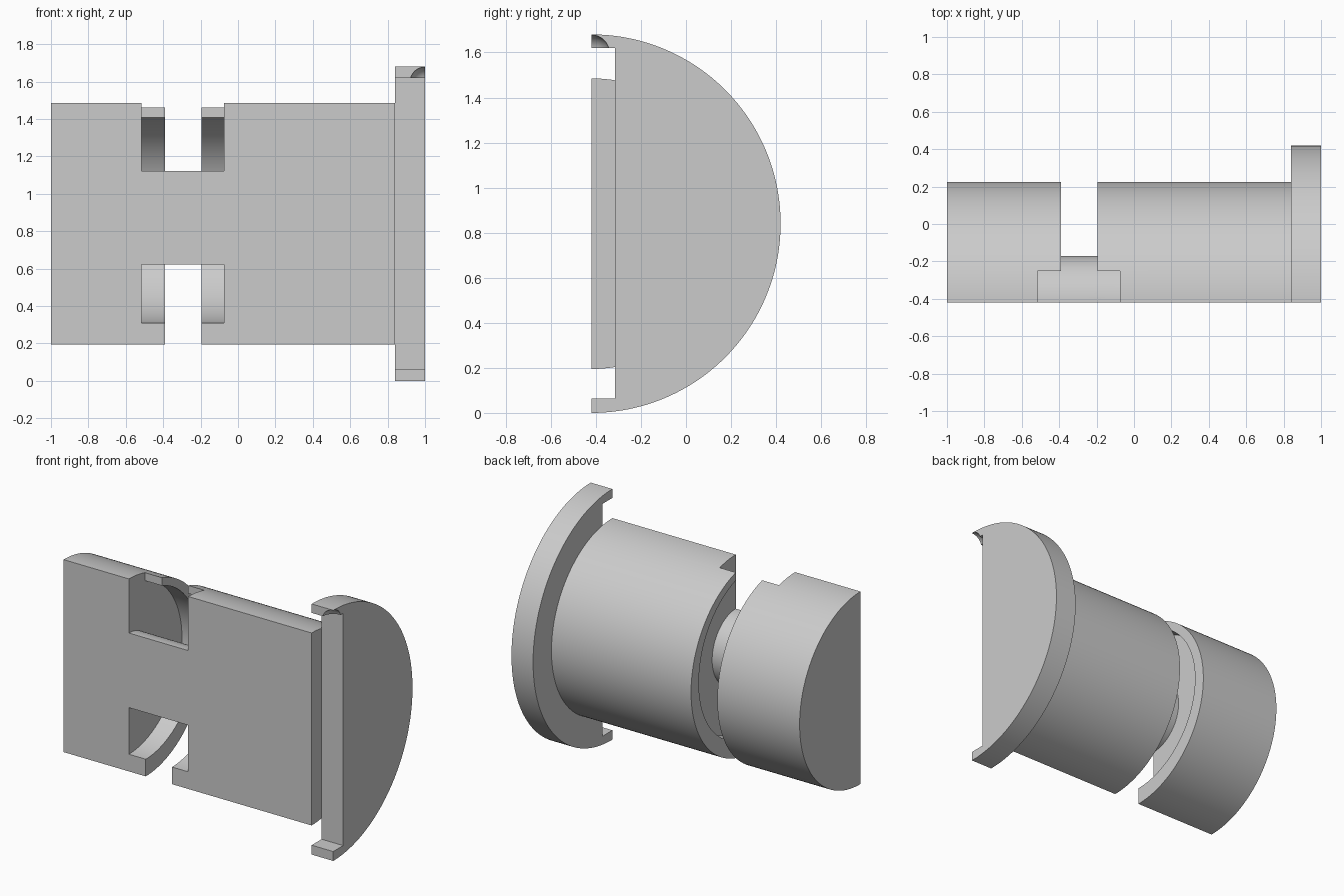
import bpy, bmesh, math
from mathutils import Matrix

if "Cube" in bpy.data.objects:
    bpy.data.objects.remove(bpy.data.objects["Cube"])

FRONT = -0.42      # flat front plane, holding the axis of the half cylinders
AXIS = 0.84        # height of the body axis
BORE = 0.8725      # height of the groove axis

grey = bpy.data.materials.new("plain grey")
grey.use_nodes = True
grey.diffuse_color = (0.6, 0.6, 0.6, 1)
grey.node_tree.nodes["Principled BSDF"].inputs["Base Color"].default_value = (0.6, 0.6, 0.6, 1)


def finish(name, bm):
    bmesh.ops.recalc_face_normals(bm, faces=bm.faces)
    mesh = bpy.data.meshes.new(name)
    bm.to_mesh(mesh)
    bm.free()
    mesh.materials.append(grey)
    obj = bpy.data.objects.new(name, mesh)
    bpy.context.collection.objects.link(obj)
    return obj


def prism(name, outline, x0, x1):
    """Extrude a (y, z) outline along x."""
    bm = bmesh.new()
    face = bm.faces.new([bm.verts.new((x0, y, z)) for y, z in outline])
    new = bmesh.ops.extrude_face_region(bm, geom=[face])["geom"]
    bmesh.ops.translate(bm, vec=(x1 - x0, 0, 0),
                        verts=[v for v in new if isinstance(v, bmesh.types.BMVert)])
    return finish(name, bm)


def arc(radius, height, steps=72):
    angles = [math.pi * (i / steps - 0.5) for i in range(steps + 1)]
    return [(FRONT + radius * math.cos(a), height + radius * math.sin(a)) for a in angles]


def half_ring(name, inner, outer, x0, x1):
    """Half annulus whose open ends run out past the front plane."""
    out = 0.1
    outline = [(FRONT - out, BORE - outer)] + arc(outer, BORE) + [(FRONT - out, BORE + outer)]
    outline += [(FRONT - out, BORE + inner)] + arc(inner, BORE)[::-1] + [(FRONT - out, BORE - inner)]
    return prism(name, outline, x0, x1)


def box(name, y0, y1, z0, z1, x0, x1):
    return prism(name, [(y0, z0), (y1, z0), (y1, z1), (y0, z1)], x0, x1)


def carve(obj, cutters):
    bpy.ops.object.select_all(action="DESELECT")
    bpy.context.view_layer.objects.active = obj
    obj.select_set(True)
    for cutter in cutters:
        cutter.hide_render = True
        mod = obj.modifiers.new("cut", "BOOLEAN")
        mod.operation, mod.solver, mod.object = "DIFFERENCE", "EXACT", cutter
        bpy.ops.object.modifier_apply(modifier=mod.name)
        bpy.data.objects.remove(cutter)
    bpy.ops.object.shade_smooth_by_angle(angle=math.radians(25))


# Half-round body with a wide inner groove, a narrow open slot and a top notch
body = prism("half_round_body", arc(0.645, AXIS), -1, 0.84)
carve(body, [
    half_ring("inner_groove_cutter", 0.25, 0.5625, -0.515, -0.075),
    half_ring("open_slot_cutter", 0.25, 0.9, -0.39, -0.195),
    box("top_notch_cutter", -0.6, -0.25, 1.25, 1.7, -0.515, -0.075),
])

# End flange with a front recess and a small rounded dimple at the top corner
flange = prism("end_flange", arc(0.84, AXIS, 96), 0.84, 1)
dimple = bmesh.new()
bmesh.ops.create_uvsphere(dimple, u_segments=32, v_segments=16, radius=0.08,
                          matrix=Matrix.Translation((1, FRONT, 1.598)))
carve(flange, [
    box("recess_cutter", -0.6, -0.315, 0.063, 1.62, 0.7, 1.2),
    finish("dimple_cutter", dimple),
])
